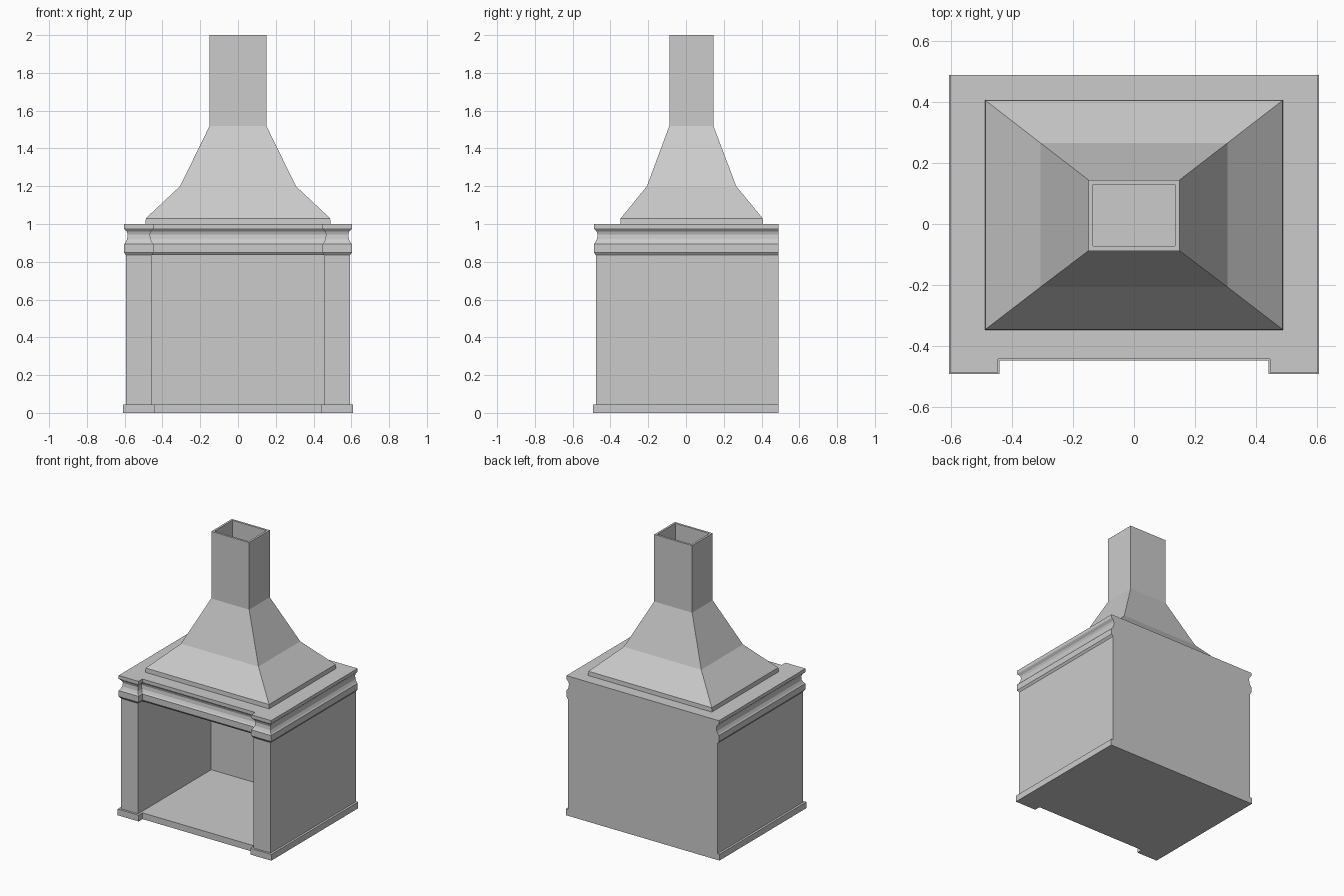
import bpy, bmesh

if "Cube" in bpy.data.objects:
    bpy.data.objects.remove(bpy.data.objects["Cube"], do_unlink=True)

stone = bpy.data.materials.new("pale grey stone")
stone.use_nodes = True
GREY = (0.6, 0.6, 0.6, 1)
stone.diffuse_color = GREY
stone.node_tree.nodes["Principled BSDF"].inputs["Base Color"].default_value = GREY


def finish(name, bm, recalc=True):
    if recalc:
        bmesh.ops.recalc_face_normals(bm, faces=bm.faces)
    mesh = bpy.data.meshes.new(name)
    bm.to_mesh(mesh)
    bm.free()
    mesh.materials.append(stone)
    obj = bpy.data.objects.new(name, mesh)
    bpy.context.collection.objects.link(obj)
    return obj


def bridge(bm, lower, upper, skip=()):
    n = len(lower)
    for i in range(n):
        if i not in skip:
            j = (i + 1) % n
            bm.faces.new((lower[i], lower[j], upper[j], upper[i]))


def plan(offset):
    """Outline with two front piers and a flat back, grown by offset."""
    side, pier, inner, recess = 0.593 + offset, -0.477 - offset, 0.457 - offset, -0.433 - offset
    half = [(inner, recess), (inner, pier), (side, pier), (side, 0.49)]
    return half + [(-x, y) for x, y in reversed(half)]


def rectangle(x, y0, y1):
    return [(-x, y0), (x, y0), (x, y1), (-x, y1)]


def ring(bm, outline, z):
    return [bm.verts.new((x, y, z)) for x, y in outline]


def moulded(name, profile):
    """Solid band following the plan, from (offset, height) pairs."""
    bm = bmesh.new()
    rings = [ring(bm, plan(o), z) for o, z in profile]
    for a, b in zip(rings, rings[1:]):
        bridge(bm, a, b)
    bm.faces.new(rings[0])
    bm.faces.new(rings[-1])
    return finish(name, bm)


# Hearth slab
moulded("hearth_base", [(0.015, 0), (0.015, 0.045)])

# Walls and piers, with the front left open and a firebox lining inside
bm = bmesh.new()
bottom, top = (ring(bm, plan(0), z) for z in (0.045, 0.835))
bridge(bm, bottom, top, skip=(7,))
lining = [(0.457, -0.433), (0.457, 0.35), (-0.457, 0.35), (-0.457, -0.433)]
low, high = (ring(bm, lining, z) for z in (0.045, 0.835))
bridge(bm, low, high, skip=(3,))
bmesh.ops.remove_doubles(bm, verts=bm.verts, dist=0.0001)
finish("firebox_walls", bm)

# Cornice with a hollow moulding
cornice = moulded("cornice", [
    (0.0, 0.835), (0.011, 0.85), (0.011, 0.893), (0.003, 0.902), (-0.006, 0.92),
    (-0.009, 0.945), (-0.004, 0.96), (0.009, 0.974), (0.011, 0.978), (0.011, 1.0)])

# Flue opening through the cornice
bm = bmesh.new()
a, b = (ring(bm, rectangle(0.44, -0.3, 0.345), z) for z in (0.7, 1.2))
bridge(bm, a, b)
bm.faces.new(a)
bm.faces.new(b)
cutter = finish("flue_cutter", bm)
cutter.hide_render = True
cutter.hide_viewport = True
cut = cornice.modifiers.new("flue opening", "BOOLEAN")
cut.operation = "DIFFERENCE"
cut.solver = "EXACT"
cut.object = cutter

# Hood and chimney: an outer shell and a hollow flue inside it
levels = [(0.49, -0.348, 0.408, 1.0), (0.488, -0.346, 0.406, 1.03),
          (0.307, -0.207, 0.266, 1.2), (0.15, -0.088, 0.145, 1.52),
          (0.15, -0.088, 0.145, 2.0)]
bm = bmesh.new()
rings = [ring(bm, rectangle(x, y0, y1), z) for x, y0, y1, z in levels]
t = 0.015
rings += [ring(bm, rectangle(x - t, y0 + t, y1 - t), z) for x, y0, y1, z in reversed(levels)]
for a, b in zip(rings, rings[1:] + rings[:1]):
    bridge(bm, a, b)
finish("hood_and_chimney", bm)
